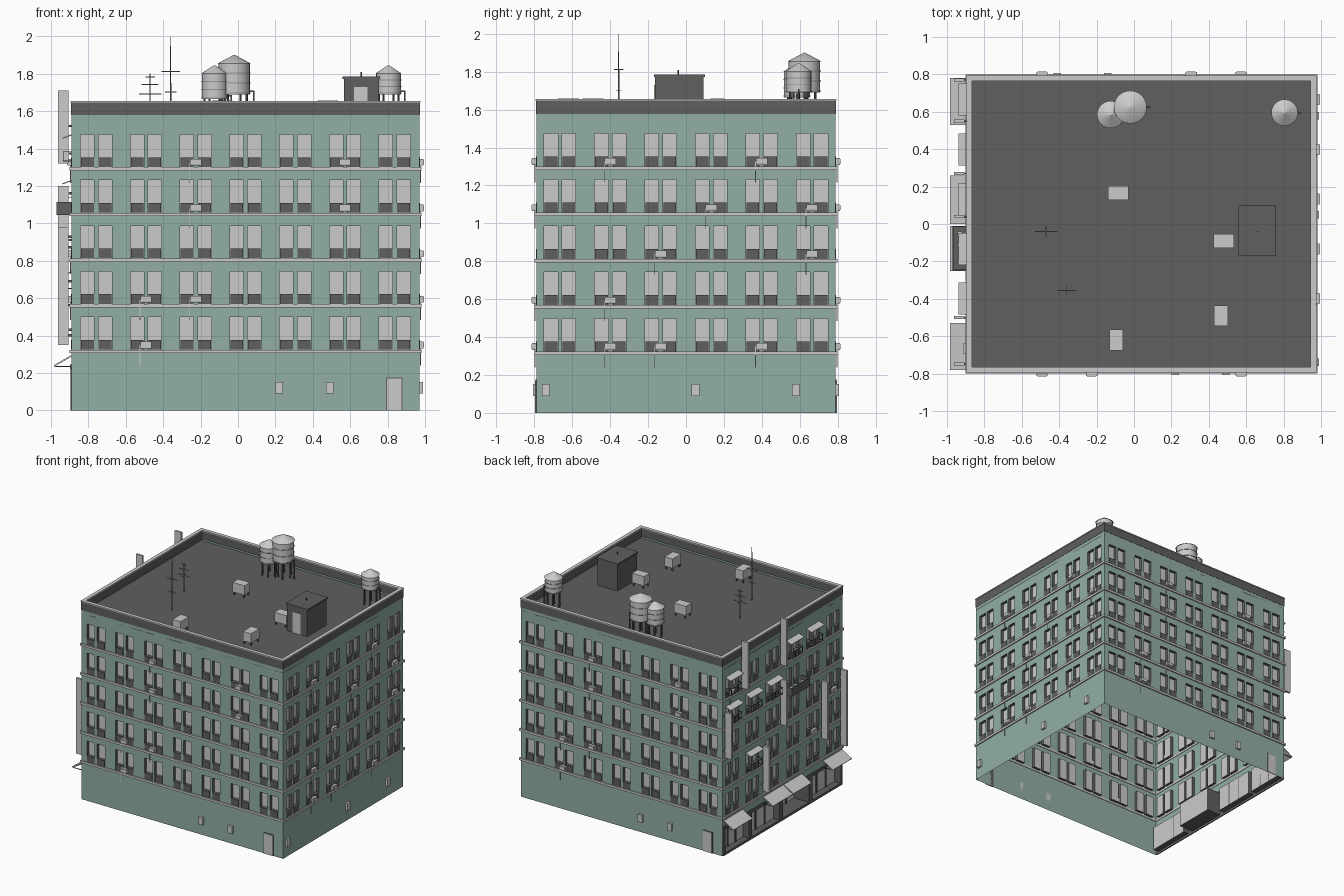
import bpy, bmesh, math
from mathutils import Matrix, Vector

cube = bpy.data.objects.get("Cube")
if cube:
    bpy.data.objects.remove(cube)


def material(name, rgb):
    m = bpy.data.materials.new(name)
    m.use_nodes = True
    m.diffuse_color = (*rgb, 1)
    bsdf = m.node_tree.nodes["Principled BSDF"]
    bsdf.inputs["Base Color"].default_value = (*rgb, 1)
    bsdf.inputs["Roughness"].default_value = 0.8
    return m


MATS = [material("teal_wall", (0.29, 0.43, 0.375)),
        material("light_grey", (0.6, 0.6, 0.6)),
        material("dark_grey", (0.115, 0.115, 0.115)),
        material("mid_grey", (0.3, 0.3, 0.3))]
TEAL, LIGHT, DARK, MID = range(4)


def finish(name, bm, matrix=None, smooth=False):
    if matrix:
        bm.transform(matrix)
    mesh = bpy.data.meshes.new(name)
    bm.to_mesh(mesh)
    bm.free()
    for m in MATS:
        mesh.materials.append(m)
    ob = bpy.data.objects.new(name, mesh)
    bpy.context.collection.objects.link(ob)
    if smooth:
        bpy.ops.object.select_all(action='DESELECT')
        ob.select_set(True)
        bpy.context.view_layer.objects.active = ob
        bpy.ops.object.shade_smooth_by_angle()
    return ob


def paint(verts, mat):
    for f in {f for v in verts for f in v.link_faces}:
        f.material_index = mat


def box(bm, lo, hi, mat, tilt=None):
    lo, hi = Vector(lo), Vector(hi)
    m = Matrix.Translation((lo + hi) / 2)
    if tilt:
        m = m @ tilt
    m = m @ Matrix.Diagonal((*(hi - lo), 1))
    paint(bmesh.ops.create_cube(bm, size=1, matrix=m)["verts"], mat)


def cone(bm, x, y, z0, z1, r0, r1, mat, sides=24):
    m = Matrix.Translation((x, y, (z0 + z1) / 2))
    v = bmesh.ops.create_cone(bm, cap_ends=True, segments=sides, radius1=r0,
                              radius2=r1, depth=z1 - z0, matrix=m)["verts"]
    paint(v, mat)


X0, X1, YH, CX = -0.89, 0.97, 0.79, 0.04
EAVE, ROOF, TOP = 1.58, 1.555, 1.655
FLOORS = [0.315 + 0.244 * i for i in range(5)]
STEP = 0.266


def frame(u, n, origin):
    """Wall space: first axis along the wall, second up, third outward."""
    m = Matrix((u, (0, 0, 1), n)).transposed().to_4x4()
    m.translation = origin
    return m


# name: (frame, length, window columns)
WALLS = {
    "front": (frame((1, 0, 0), (0, -1, 0), (CX, -YH, 0)), X1 - X0, 7),
    "back": (frame((-1, 0, 0), (0, 1, 0), (CX, YH, 0)), X1 - X0, 7),
    "left": (frame((0, 1, 0), (1, 0, 0), (X1, 0, 0)), 2 * YH, 6),
    "right": (frame((0, -1, 0), (-1, 0, 0), (X0, 0, 0)), 2 * YH, 6),
}


def build_wall(name, matrix, length, openings):
    """Sheet wall with recessed panes: openings are (u0, u1, z0, z1, depth)."""
    bm = bmesh.new()

    def quad(pts, mat):
        bm.faces.new([bm.verts.new(p) for p in pts]).material_index = mat

    us = sorted({-length / 2, length / 2} | {round(c, 4) for o in openings for c in o[:2]})
    zs = sorted({0, EAVE} | {round(c, 4) for o in openings for c in o[2:4]})
    for a, b in zip(us, us[1:]):
        for c, d in zip(zs, zs[1:]):
            u, z = (a + b) / 2, (c + d) / 2
            if not any(o[0] < u < o[1] and o[2] < z < o[3] for o in openings):
                quad([(a, c, 0), (b, c, 0), (b, d, 0), (a, d, 0)], TEAL)
    for a, b, c, d, depth in openings:
        ring = [(a, c), (b, c), (b, d), (a, d)]
        quad([(*p, -depth) for p in ring], LIGHT)
        for p, q in zip(ring, ring[1:] + ring[:1]):
            quad([(*p, 0), (*q, 0), (*q, -depth), (*p, -depth)], DARK)
    bmesh.ops.remove_doubles(bm, verts=bm.verts, dist=0.0002)
    finish(name + "_wall", bm, matrix)


# Walls with window pairs, lower guard panels and floor ledges
SHOPS = [(-0.76, -0.45, 0.05), (-0.41, -0.05, 0.05), (0.0, 0.34, 0.13), (0.39, 0.76, 0.05)]
for name, (matrix, length, cols) in WALLS.items():
    openings = []
    trim = bmesh.new()
    for z in FLOORS:
        box(trim, (-length / 2 - 0.008, z - 0.009, -0.004), (length / 2 + 0.008, z + 0.009, 0.01), LIGHT)
        for k in range(cols):
            for side in (-1, 1):
                u = (k - (cols - 1) / 2) * STEP + side * 0.047
                openings.append((u - 0.036, u + 0.036, z + 0.01, z + 0.184, 0.025))
                box(trim, (u - 0.034, z + 0.01, -0.024), (u + 0.034, z + 0.062, 0.002), DARK)
    finish(name + "_ledges_and_guards", trim, matrix)
    if name == "right":
        openings += [(a, b, 0.02, 0.22, d) for a, b, d in SHOPS]
    build_wall(name, matrix, length, openings)

# Air conditioners with drain hoses (column, floor), vents and doors
LONG = [(-1, 4), (2, 4), (-1, 3), (2, 3), (-1, 1), (-2, 1), (-2, 0)]
SHORT = [(-1.5, 4), (1.5, 4), (0.5, 3), (2.5, 3), (-0.5, 2), (2.5, 2),
         (-1.5, 1), (-1.5, 0), (-0.5, 0), (1.5, 0)]
UNITS = {"front": LONG, "back": LONG, "left": SHORT, "right": [(-2.5, 4), (1.5, 1), (2.5, 2)]}
VENTS = {"front": (0.18, 0.45), "back": (0.18, 0.45), "left": (-0.74, 0.05, 0.58), "right": ()}
for name, (matrix, length, cols) in WALLS.items():
    bm = bmesh.new()
    for col, floor in UNITS[name]:
        u, z = col * STEP, FLOORS[floor] + 0.035
        box(bm, (u - 0.03, z - 0.018, -0.02), (u + 0.03, z + 0.018, 0.022), LIGHT)
        box(bm, (u - 0.022, z - 0.012, 0.022), (u + 0.022, z + 0.012, 0.024), MID)
        box(bm, (u - 0.024, z - 0.01, 0.0225), (u + 0.024, z + 0.014, 0.0255), LIGHT)
        if col != 2:
            box(bm, (u - 0.034, z - 0.11, 0.004), (u - 0.03, z, 0.008), LIGHT)
    for u in VENTS[name]:
        box(bm, (u - 0.02, 0.09, 0), (u + 0.02, 0.152, 0.018), LIGHT)
    if cols == 7:
        box(bm, (0.75, 0, 0), (0.84, 0.176, 0.003), DARK)
        box(bm, (0.756, 0, 0), (0.834, 0.17, 0.006), LIGHT)
    finish(name + "_units_and_vents", bm, matrix)

# Shop front: frames, mullions, awnings with brackets
MR = WALLS["right"][0]
bm = bmesh.new()
box(bm, (-0.78, 0.22, -0.002), (0.78, 0.245, 0.008), DARK)
box(bm, (-0.78, 0, -0.002), (0.78, 0.02, 0.006), DARK)
edges = [-0.78] + [e for s in SHOPS for e in s[:2]] + [0.78]
for a, b in zip(edges[::2], edges[1::2]):
    box(bm, (a, 0, -0.002), (b, 0.235, 0.006), DARK)
for a, b, d in SHOPS:
    for t in (1 / 3, 2 / 3):
        u = a + (b - a) * t
        box(bm, (u - 0.005, 0.02, -d), (u + 0.005, 0.22, -d + 0.008), DARK)
finish("shop_front", bm, MR)
bm = bmesh.new()
for a, b in ((-0.78, -0.53), (-0.26, 0.0), (0.01, 0.25), (0.53, 0.78)):
    box(bm, (a, 0.26, -0.004), (b, 0.268, 0.1), LIGHT, Matrix.Rotation(math.radians(30), 4, 'X'))
    for u in (a + 0.005, b - 0.009):
        box(bm, (u, 0.232, 0), (u + 0.004, 0.237, 0.09), DARK)
finish("shop_awnings", bm, MR)

# Blade signs on brackets (along wall, bottom, top)
bm = bmesh.new()
for u, z0, z1 in ((-0.55, 1.32, 1.71), (-0.04, 1.32, 1.71), (-0.04, 0.82, 1.2), (0.5, 0.5, 0.98),
                  (0.75, 0.35, 0.98), (-0.77, 0.82, 1.2), (-0.27, 0.35, 0.73)):
    box(bm, (u - 0.009, z0, 0.015), (u + 0.009, z1, 0.073), LIGHT)
    for t in (0.12, 0.5 if z1 > TOP else 0.88):
        z = z0 + (z1 - z0) * t
        box(bm, (u - 0.004, z, 0), (u + 0.004, z + 0.012, 0.016), DARK)
finish("blade_signs", bm, MR)

# Small window canopies with drying racks
bm = bmesh.new()
for col, floor in ((-2.5, 4), (-2.5, 3), (-1.5, 3), (-0.5, 3), (0.5, 4), (1.5, 4), (-1.5, 1)):
    u, z = col * STEP, FLOORS[floor] + 0.17
    box(bm, (u - 0.085, z, -0.002), (u + 0.085, z + 0.006, 0.05), LIGHT,
        Matrix.Rotation(math.radians(20), 4, 'X'))
    for i in range(4):
        v = u - 0.07 + i * 0.045
        box(bm, (v, z - 0.13, 0.042), (v + 0.004, z - 0.08, 0.046), DARK)
    for h in (0.08, 0.13):
        box(bm, (u - 0.075, z - h, 0.042), (u + 0.075, z - h + 0.004, 0.046), DARK)
        for v in (u - 0.075, u + 0.071):
            box(bm, (v, z - h, 0), (v + 0.004, z - h + 0.004, 0.046), DARK)
finish("window_canopies", bm, MR)

# Balcony tray with plant boxes
bm = bmesh.new()
box(bm, (0.01, 1.045, 0), (0.25, 1.055, 0.08), DARK)
box(bm, (0.01, 1.045, 0.074), (0.25, 1.115, 0.08), DARK)
for u in (0.01, 0.244):
    box(bm, (u, 1.045, 0), (u + 0.006, 1.115, 0.08), DARK)
for u in (0.04, 0.1, 0.19):
    box(bm, (u, 1.055, 0.03), (u + 0.025, 1.1, 0.055), LIGHT)
finish("balcony", bm, MR)

# Roof deck, parapet and pale coping
bm = bmesh.new()
box(bm, (X0, -YH, ROOF - 0.01), (X1, YH, ROOF), DARK)
for grow, z0, z1, thick, mat in ((0.002, EAVE - 0.002, TOP - 0.008, 0.022, DARK),
                                 (0.005, TOP - 0.008, TOP, 0.03, LIGHT)):
    a, b, h = X0 - grow, X1 + grow, YH + grow
    for s in (-1, 1):
        y0, y1 = sorted((s * h, s * (h - thick)))
        box(bm, (a, y0, z0), (b, y1, z1), mat)
    for x in (a, b - thick):
        box(bm, (x, -h + thick, z0), (x + thick, h - thick, z1), mat)
finish("roof_and_parapet", bm)

# Stair house
bm = bmesh.new()
box(bm, (0.567, -0.163, ROOF), (0.753, 0.093, 1.772), DARK)
box(bm, (0.56, -0.17, 1.772), (0.76, 0.1, 1.786), DARK)
box(bm, (0.62, -0.168, ROOF), (0.692, -0.16, 1.73), LIGHT)
cone(bm, 0.66, -0.04, 1.78, 1.81, 0.004, 0.004, DARK, 8)
finish("stair_house", bm)

# Rooftop machines
bm = bmesh.new()
for x, y, w, d in ((-0.085, 0.165, 0.11, 0.074), (0.48, -0.09, 0.11, 0.074),
                   (0.465, -0.49, 0.074, 0.11), (-0.095, -0.62, 0.074, 0.11)):
    box(bm, (x - w / 2, y - d / 2, ROOF + 0.025), (x + w / 2, y + d / 2, TOP + 0.003), LIGHT)
    for sx in (-1, 1):
        for sy in (-1, 1):
            px, py = x + sx * w * 0.4, y + sy * d * 0.4
            box(bm, (px - 0.005, py - 0.005, ROOF), (px + 0.005, py + 0.005, ROOF + 0.03), DARK)
finish("rooftop_machines", bm)

# Water tanks on legs, with hoops and outlet pipe
for i, (x, y, r, z0, z1) in enumerate(((-0.02, 0.625, 0.083, 1.69, 1.855),
                                       (-0.125, 0.585, 0.068, 1.665, 1.8),
                                       (0.805, 0.595, 0.066, 1.69, 1.8))):
    bm = bmesh.new()
    cone(bm, x, y, z0, z1, r, r, LIGHT)
    cone(bm, x, y, z1, z1 + 0.045, r + 0.005, 0.004, LIGHT)
    for t in (0.03, 0.35, 0.68):
        z = z0 + (z1 - z0) * t
        cone(bm, x, y, z, z + 0.005, r + 0.003, r + 0.003, MID)
    for k in range(6):
        a = k * math.tau / 6
        cone(bm, x + 0.8 * r * math.cos(a), y + 0.8 * r * math.sin(a), ROOF, z0, 0.006, 0.006, DARK, 8)
    box(bm, (x + r - 0.02, y - 0.004, z0 + 0.012), (x + r + 0.024, y + 0.004, z0 + 0.02), DARK)
    box(bm, (x + r + 0.016, y - 0.004, ROOF), (x + r + 0.024, y + 0.004, z0 + 0.02), DARK)
    finish("water_tank_%d" % (i + 1), bm, smooth=True)

# Antennas
bm = bmesh.new()
for x, y, top, bars in ((-0.36, -0.355, 2.0, ((1.81, 0.05), (1.7, 0.03))),
                        (-0.47, -0.04, 1.8, ((1.78, 0.025), (1.74, 0.045), (1.69, 0.06)))):
    cone(bm, x, y, ROOF, top, 0.004, 0.002, MID, 8)
    for z, w in bars:
        box(bm, (x - w, y - 0.002, z), (x + w, y + 0.002, z + 0.004), MID)
        box(bm, (x - 0.002, y - w * 0.5, z), (x + 0.002, y + w * 0.5, z + 0.004), MID)
finish("antennas", bm)
